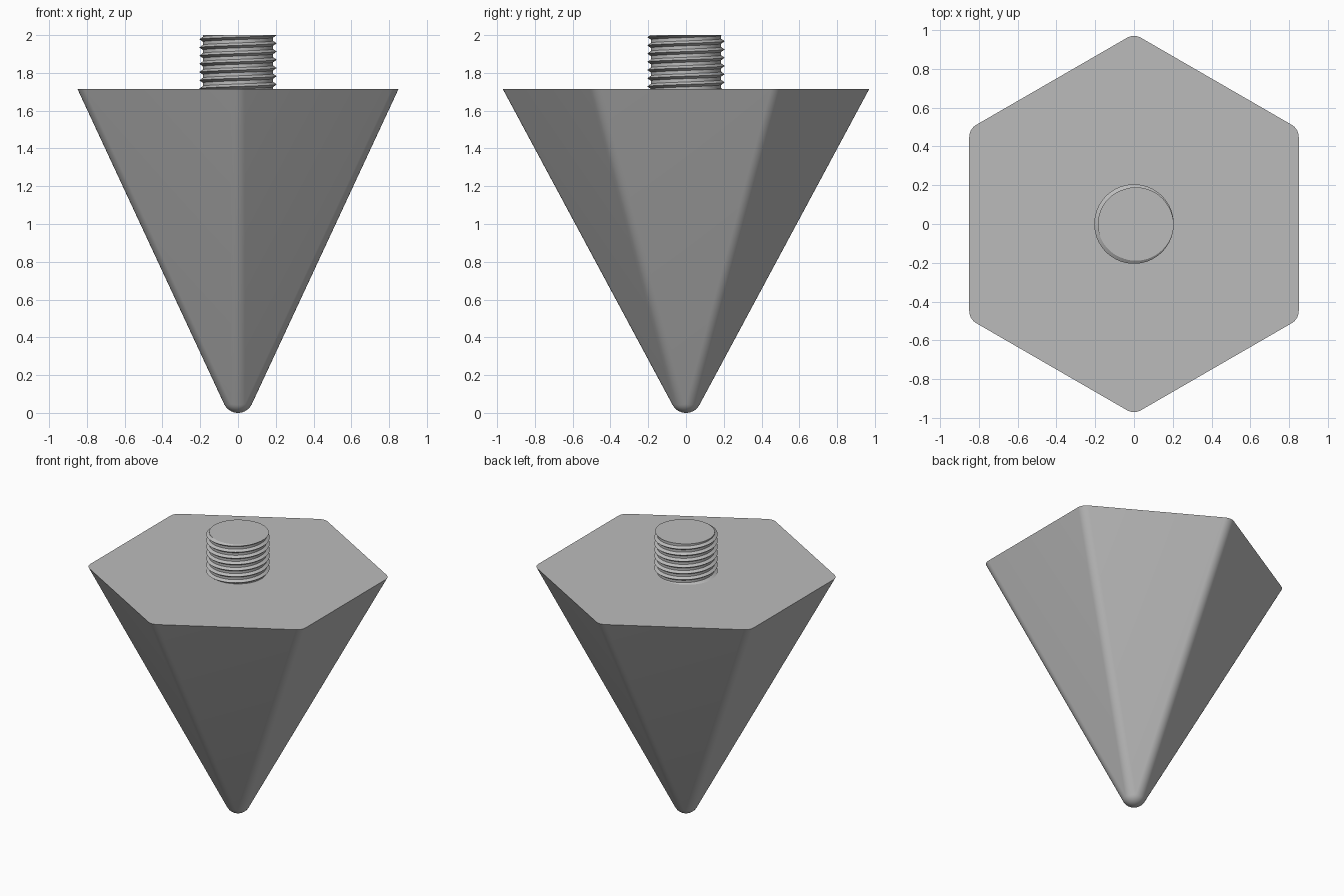
import bpy, bmesh
from math import sin, cos, pi, sqrt, radians, floor
from mathutils import Vector

cube = bpy.data.objects.get("Cube")
if cube:
    bpy.data.objects.remove(cube, do_unlink=True)

TOP = 1.715        # height of the flat hexagonal face
SLOPE = 0.4655     # outward run of each side per unit of height
R = 0.081          # fillet radius of the edges and the tip

grey = bpy.data.materials.new("plain grey")
grey.use_nodes = True
GREY = (0.5, 0.5, 0.5, 1)
grey.diffuse_color = GREY
grey.node_tree.nodes["Principled BSDF"].inputs["Base Color"].default_value = GREY


def finish(bm, name, angle):
    bmesh.ops.recalc_face_normals(bm, faces=bm.faces)
    mesh = bpy.data.meshes.new(name)
    bm.to_mesh(mesh)
    bm.free()
    mesh.materials.append(grey)
    ob = bpy.data.objects.new(name, mesh)
    bpy.context.collection.objects.link(ob)
    bpy.ops.object.select_all(action="DESELECT")
    ob.select_set(True)
    bpy.context.view_layer.objects.active = ob
    bpy.ops.object.shade_smooth_by_angle(angle=radians(angle))
    return ob


# Inverted hexagonal pyramid with rolled edges and a ball tip
def side_normal(k):
    a = k * pi / 3
    return Vector((cos(a), sin(a), -SLOPE)).normalized()


bm = bmesh.new()
centre, down = Vector((0, 0, R)), Vector((0, 0, -1))
ARC, CAP = 8, 8
columns = []
for k in range(6):
    a = (k + 0.5) * pi / 3
    edge = Vector((cos(a), sin(a), 0)) * SLOPE * 2 / sqrt(3) + Vector((0, 0, 1))
    for i in range(ARC + 1):
        n = side_normal(k).slerp(side_normal(k + 1), i / ARC)
        low = centre + n * R
        points = [low + edge * (TOP - low.z)]
        points += [centre + n.slerp(down, j / CAP) * R for j in range(CAP + 1)]
        columns.append([bm.verts.new(p) for p in points])
for c, col in enumerate(columns):
    nxt = columns[(c + 1) % len(columns)]
    for j in range(CAP + 1):
        bm.faces.new((col[j], nxt[j], nxt[j + 1], col[j + 1]))
bm.faces.new([col[0] for col in columns])
bmesh.ops.remove_doubles(bm, verts=bm.verts, dist=1e-5)
finish(bm, "hexagonal_spike", 40)

# Threaded stud: a helical V ridge swept round a core, trimmed at both ends
PITCH, CORE, CREST, SEG = 0.0435, 0.186, 0.205, 72
PROFILE = [(0.0, CREST), (0.3, CORE), (0.7, CORE)]
bm = bmesh.new()
rows = []
for s in range(SEG + 1):
    t = s / SEG
    row = []
    for turn in range(-9, 3):
        for f, r in PROFILE:
            z = 2.0 + PITCH * (turn + f + t)
            row.append(bm.verts.new((r * cos(2 * pi * t), r * sin(2 * pi * t), z)))
    rows.append(row)
for a, b in zip(rows, rows[1:]):
    for j in range(len(a) - 1):
        bm.faces.new((a[j], b[j], b[j + 1], a[j + 1]))
bmesh.ops.remove_doubles(bm, verts=bm.verts, dist=1e-5)
for z, direction in ((2.0, 1), (TOP - 0.005, -1)):
    cut = bmesh.ops.bisect_plane(
        bm, geom=bm.verts[:] + bm.edges[:] + bm.faces[:], dist=1e-6,
        plane_co=(0, 0, z), plane_no=(0, 0, direction), clear_outer=True)
    rim = [e for e in cut["geom_cut"] if isinstance(e, bmesh.types.BMEdge)]
    bmesh.ops.edgeloop_fill(bm, edges=rim)
finish(bm, "threaded_stud", 30)
